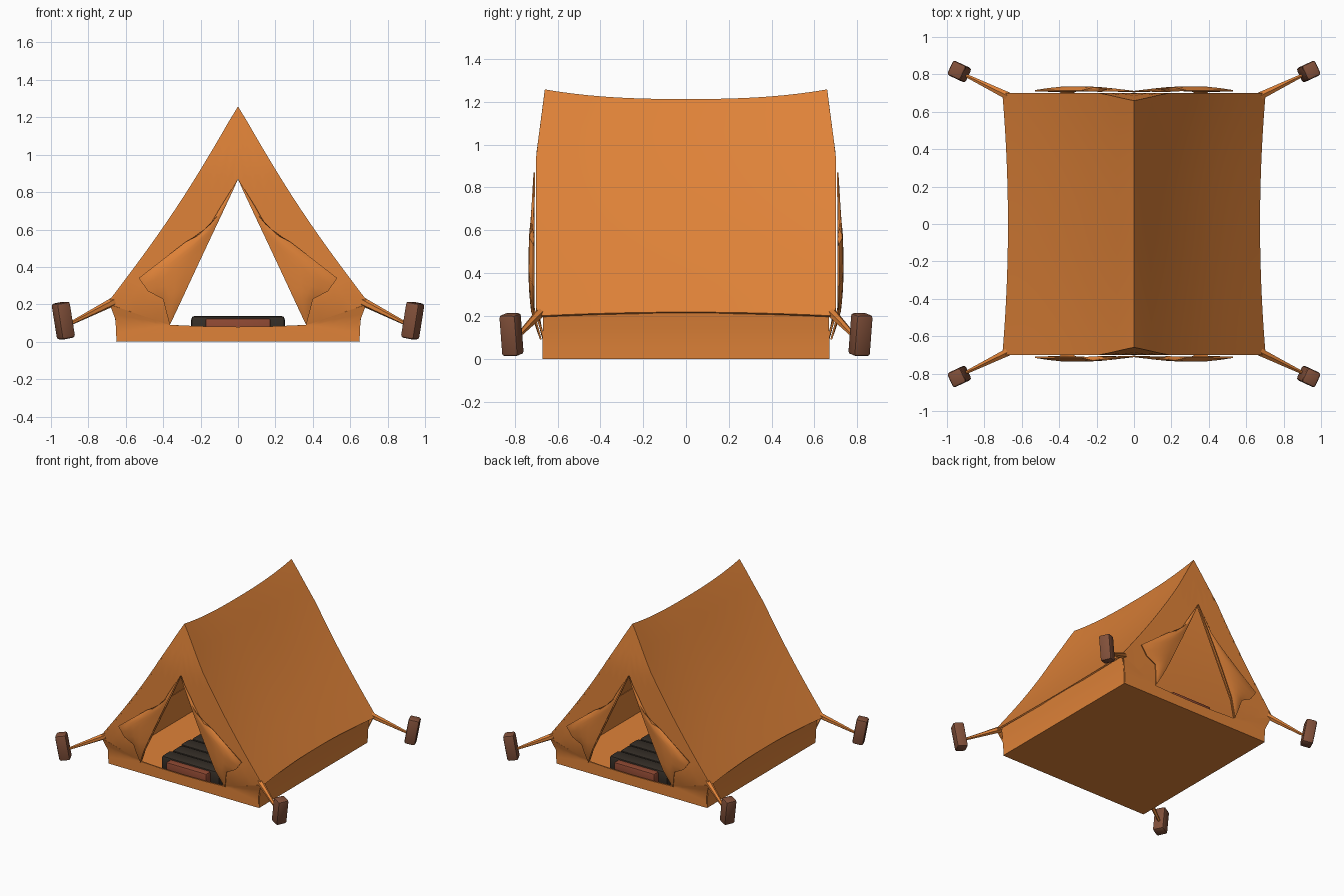
import bpy, bmesh, math
from mathutils import Vector, Matrix

if "Cube" in bpy.data.objects:
    bpy.data.objects.remove(bpy.data.objects["Cube"])


def material(name, rgb):
    m = bpy.data.materials.new(name)
    m.diffuse_color = (*rgb, 1)
    m.use_nodes = True
    m.node_tree.nodes["Principled BSDF"].inputs["Base Color"].default_value = m.diffuse_color
    return m


CANVAS = material("orange_canvas", (0.74, 0.225, 0.04))
WOOD = material("brown_wood", (0.22, 0.08, 0.042))
DARK = material("dark_bedding", (0.035, 0.027, 0.02))
RED = material("red_brown_blanket", (0.27, 0.065, 0.032))


def finish(name, bm, mat, mirror=(True, True), thick=0.0, bevel=0.0, angle=40):
    """Turn a quadrant mesh into a finished, mirrored and shaded part."""
    bmesh.ops.remove_doubles(bm, verts=bm.verts, dist=0.0005)
    bmesh.ops.recalc_face_normals(bm, faces=bm.faces)
    mesh = bpy.data.meshes.new(name)
    bm.to_mesh(mesh)
    bm.free()
    ob = bpy.data.objects.new(name, mesh)
    bpy.context.collection.objects.link(ob)
    mesh.materials.append(mat)
    if bevel:
        b = ob.modifiers.new("bevel", 'BEVEL')
        b.width, b.segments = bevel, 2
    if any(mirror):
        m = ob.modifiers.new("mirror", 'MIRROR')
        m.use_axis = (mirror[0], mirror[1], False)
    if thick:
        s = ob.modifiers.new("cloth", 'SOLIDIFY')
        s.thickness, s.offset = thick, 0
    bpy.ops.object.select_all(action='DESELECT')
    ob.select_set(True)
    bpy.context.view_layer.objects.active = ob
    bpy.ops.object.convert(target='MESH')
    bpy.ops.object.shade_smooth_by_angle(angle=math.radians(angle))
    return ob


def surface(bm, fn, nu, nv):
    """Grid of quads from fn(u, v), u and v from 0 to 1."""
    rows = [[bm.verts.new(fn(i / nu, j / nv)) for j in range(nv + 1)] for i in range(nu + 1)]
    for i in range(nu):
        for j in range(nv):
            bm.faces.new((rows[i][j], rows[i + 1][j], rows[i + 1][j + 1], rows[i][j + 1]))


def along(path, t):
    """Point at t (0..1) on a polyline with evenly timed knots."""
    f = min(max(t, 0), 1) * (len(path) - 1)
    i = min(int(f), len(path) - 2)
    return Vector(path[i]).lerp(Vector(path[i + 1]), f - i)


def end_y(z):
    """Depth of the end wall at height z."""
    if z < 0.1:
        return 0.67
    if z < 0.2:
        return 0.67 + 0.3 * (z - 0.1)
    return 0.70 if z < 0.95 else 0.70 - 0.04 * min(1, (z - 0.95) / 0.3)


def roof(t, v):
    """Sagging roof quarter: t ridge centre to end, v ridge to eave."""
    top = 1.208 + 0.045 * t ** 2.5
    low = 0.215 - 0.018 * t * t
    eave = 0.67 + 0.03 * t ** 2
    sag = 0.028 * math.sin(math.pi * v)
    z = top + (low - top) * v - sag * 0.5
    return Vector((eave * v - sag * 0.8, t * end_y(z), z))


# Roof canvas
bm = bmesh.new()
surface(bm, roof, 10, 14)
finish("roof", bm, CANVAS, thick=0.01)

# End walls around the triangular doorways
APEX, SILL = (0, 0.87), (0.365, 0.09)


def gable(u, v):
    o = roof(1, u)
    i = along([APEX, SILL], u)
    p = Vector((o.x, o.z)).lerp(i, v)
    return Vector((p.x, end_y(p.y) - 0.005, p.y))


def sill(u, v):
    o = along([(0.685, 0.2), (0.648, 0.1), (0.645, 0), (0.32, 0), (0, 0)], u)
    i = along([SILL, SILL, SILL, (0.2, 0.083), (0, 0.08)], u)
    p = o.lerp(i, v)
    return Vector((p.x, end_y(p.y) - 0.005, p.y))


bm = bmesh.new()
surface(bm, gable, 14, 4)
surface(bm, sill, 8, 4)
finish("end_walls", bm, CANVAS, thick=0.01)

# Low side walls under the eaves, and the groundsheet
bm = bmesh.new()
surface(bm, lambda u, v: Vector((0.645 + 0.02 * v * v, 0.667 * u, 0.215 * v)), 4, 3)
finish("side_walls", bm, CANVAS, thick=0.01)
bm = bmesh.new()
surface(bm, lambda u, v: Vector((0.645 * u, 0.667 * v, 0.008)), 2, 2)
finish("groundsheet", bm, CANVAS, thick=0.016)

# Door flaps folded back on both sides of each doorway
OUTER = [APEX, (0.18, 0.57), (0.28, 0.53), (0.53, 0.34), (0.48, 0.27), (0.40, 0.23), SILL]


def flap(u, v):
    p = along([APEX, SILL], u).lerp(along(OUTER, u), v)
    lift = 0.008 + 0.024 * math.sin(math.pi * u) * math.sin(math.pi * (0.15 + 0.8 * v))
    return Vector((p.x, end_y(p.y) + lift, p.y))


bm = bmesh.new()
surface(bm, flap, 12, 5)
finish("door_flaps", bm, CANVAS, thick=0.008)

# Guy ropes, wide at the canvas corner and thin at the stake
a, b = Vector((0.665, 0.68, 0.215)), Vector((0.91, 0.80, 0.09))
bm = bmesh.new()
rot = (b - a).to_track_quat('Z', 'Y').to_matrix().to_4x4()
bmesh.ops.create_cone(bm, cap_ends=True, segments=6, radius1=0.024, radius2=0.009,
                      depth=(b - a).length,
                      matrix=Matrix.Translation((a + b) / 2) @ rot)
finish("guy_ropes", bm, CANVAS)

# Leaning wooden stakes
bm = bmesh.new()
bmesh.ops.create_cube(bm, size=1, matrix=Matrix.Translation((0.934, 0.815, 0.113))
                      @ Matrix.Rotation(math.radians(25), 4, 'Z')
                      @ Matrix.Rotation(math.radians(10), 4, 'Y')
                      @ Matrix.Diagonal((0.08, 0.085, 0.195, 1)))
finish("stakes", bm, WOOD, bevel=0.014)

# Quilted sleeping mat
bm = bmesh.new()
for k in range(5):
    bmesh.ops.create_cube(bm, size=1, matrix=Matrix.Translation((0, 0.06 + 0.118 * k, 0.078))
                          @ Matrix.Diagonal((0.50 - 0.02 * (k % 2), 0.116, 0.12, 1)))
finish("sleeping_mat", bm, DARK, mirror=(False, True), bevel=0.018)

# Folded blanket at each end of the mat
bm = bmesh.new()
bmesh.ops.create_cube(bm, size=1, matrix=Matrix.Translation((0, 0.60, 0.07))
                      @ Matrix.Diagonal((0.35, 0.08, 0.11, 1)))
finish("folded_blankets", bm, RED, mirror=(False, True), bevel=0.012)
